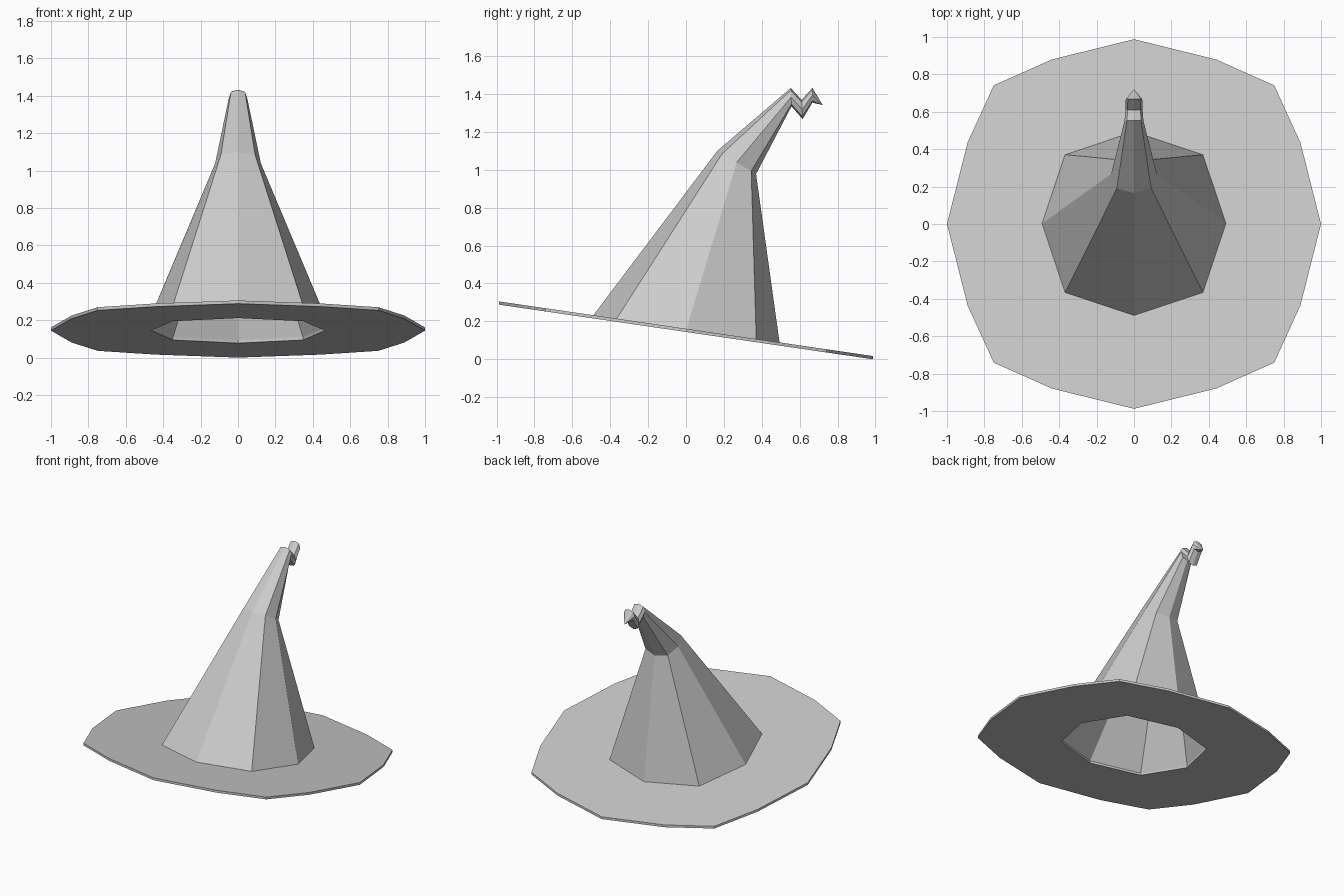
import bpy
import bmesh
from math import sin, cos, pi
from mathutils import Vector

cube = bpy.data.objects.get("Cube")
if cube:
    bpy.data.objects.remove(cube, do_unlink=True)

felt = bpy.data.materials.new("grey felt")
felt.use_nodes = True
felt.diffuse_color = (0.6, 0.6, 0.6, 1)
felt.node_tree.nodes["Principled BSDF"].inputs["Base Color"].default_value = (0.6, 0.6, 0.6, 1)


def brim_z(y):
    """Height of the underside of the tilted brim."""
    return 0.144 - 0.146 * y


def octagon(half_width, front, back):
    """Eight points around a tilted section, given its front and back (y, z)."""
    f, b = Vector((0, *front)), Vector((0, *back))
    centre, arm = (f + b) / 2, (f - b) / 2
    points = []
    for k in range(8):
        r = 1.06 if k % 2 else 1.0
        a = k * pi / 4
        points.append(centre + arm * r * cos(a) + Vector((half_width * r * sin(a), 0, 0)))
    return points


def base_ring(r, lift=0.0):
    return octagon(r, (-r, brim_z(-r) + lift), (r, brim_z(r) + lift))


def loft(name, rings, closed=False):
    """Skin a list of rings; a ring of one point becomes a tip."""
    bm = bmesh.new()
    loops = [[bm.verts.new(p) for p in ring] for ring in rings]
    pairs = list(zip(loops, loops[1:]))
    if closed:
        pairs.append((loops[-1], loops[0]))
    for a, b in pairs:
        n = max(len(a), len(b))
        for i in range(n):
            j = (i + 1) % n
            if len(a) == 1:
                bm.faces.new((a[0], b[j], b[i]))
            elif len(b) == 1:
                bm.faces.new((a[i], a[j], b[0]))
            else:
                bm.faces.new((a[i], a[j], b[j], b[i]))
    bmesh.ops.recalc_face_normals(bm, faces=bm.faces)
    mesh = bpy.data.meshes.new(name)
    bm.to_mesh(mesh)
    bm.free()
    mesh.materials.append(felt)
    obj = bpy.data.objects.new(name, mesh)
    bpy.context.collection.objects.link(obj)
    return obj


# Brim: sixteen-sided tilted plate with an eight-sided opening
quarter = [Vector(p) * 0.992 for p in ((1.008, 0), (0.897, 0.444), (0.756, 0.756), (0.444, 0.897))]
outline = []
for turn in range(4):
    for p in quarter:
        outline.append(p.copy())
    quarter = [Vector((-p.y, p.x)) for p in quarter]


def opening(r):
    corners = [Vector((cos(k * pi / 4), sin(k * pi / 4))) * r * (1.06 if k % 2 else 1)
               for k in range(8)]
    points = []
    for k, p in enumerate(corners):
        points += [p, (p + corners[(k + 1) % 8]) / 2]
    return points


def on_brim(points, lift):
    return [(p.x, p.y * 0.988, brim_z(p.y * 0.988) + lift) for p in points]


hole = opening(0.465)
loft("brim", [on_brim(outline, 0), on_brim(outline, 0.017),
              on_brim(hole, 0.017), on_brim(hole, 0)], closed=True)

# Crown: inner lining, then the outer cone bending back into a crumpled tip
loft("crown", [
    [(0, 0.5, 1.33)],
    octagon(0.1, (0.19, 1.08), (0.345, 0.985)),
    base_ring(0.468, 0.004),
    base_ring(0.495, 0.008),
    octagon(0.122, (0.165, 1.1), (0.37, 0.978)),
    octagon(0.05, (0.553, 1.432), (0.557, 1.335)),
    octagon(0.046, (0.61, 1.37), (0.616, 1.268)),
    octagon(0.044, (0.667, 1.432), (0.667, 1.355)),
    [(0, 0.722, 1.342)],
])
